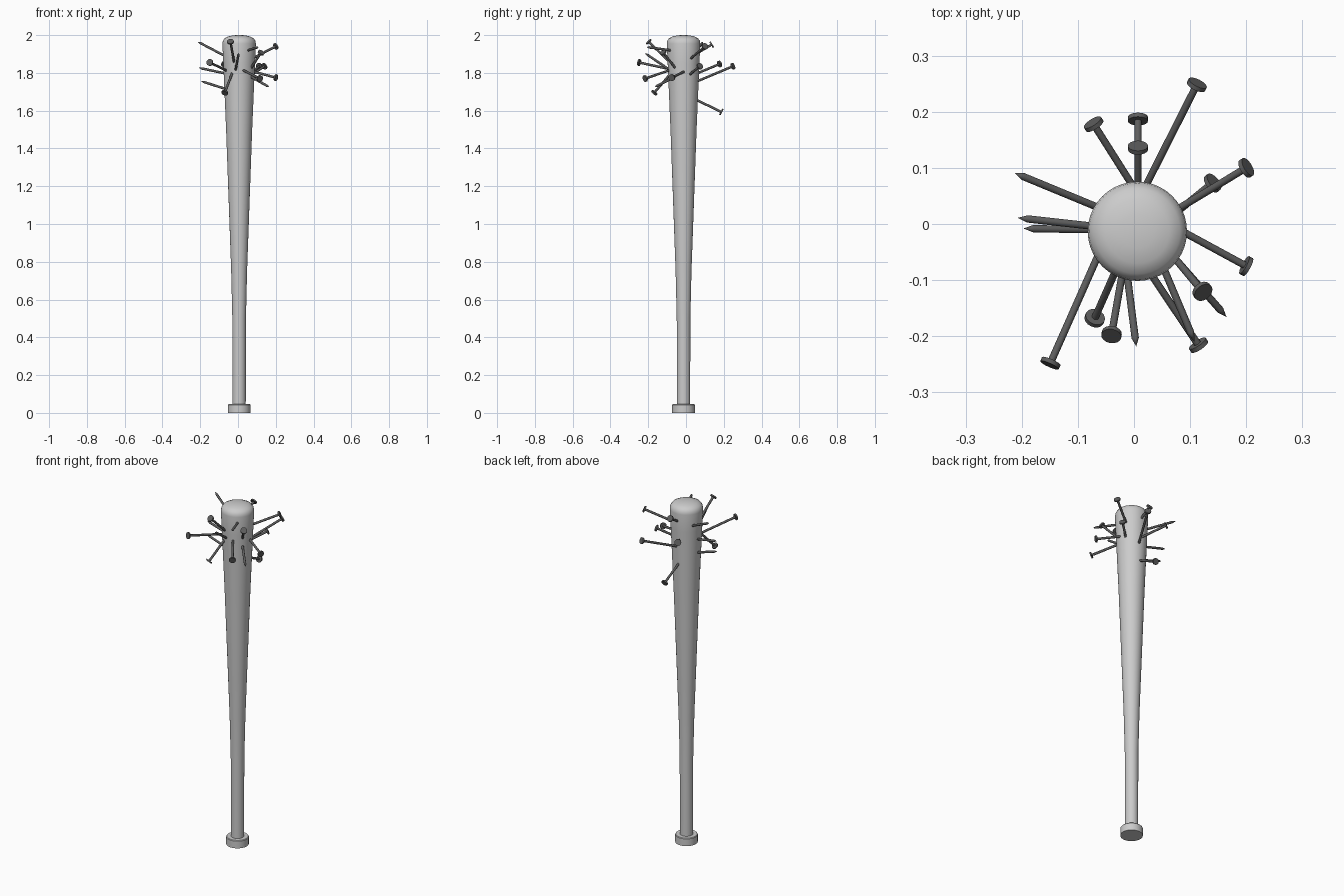
import bpy, bmesh, math
from mathutils import Vector, Matrix

metal = bpy.data.materials.new("dark_metal")
metal.diffuse_color = (0.11, 0.11, 0.11, 1)


def lathe(name, profile, segments, matrix=Matrix(), material=None):
    """Spin an (r, z) profile about z, then place it."""
    bm = bmesh.new()
    verts = [bm.verts.new((r, 0, z)) for r, z in profile]
    edges = [bm.edges.new(p) for p in zip(verts, verts[1:])]
    bmesh.ops.spin(bm, geom=verts + edges, cent=(0, 0, 0), axis=(0, 0, 1),
                   angle=math.tau, steps=segments)
    bmesh.ops.remove_doubles(bm, verts=bm.verts[:], dist=1e-5)
    bmesh.ops.recalc_face_normals(bm, faces=bm.faces[:])
    mesh = bpy.data.meshes.new(name)
    bm.to_mesh(mesh)
    bm.free()
    obj = bpy.data.objects.new(name, mesh)
    bpy.context.collection.objects.link(obj)
    obj.matrix_world = matrix
    if material:
        mesh.materials.append(material)
    bpy.ops.object.select_all(action='DESELECT')
    obj.select_set(True)
    bpy.context.view_layer.objects.active = obj
    bpy.ops.object.shade_smooth_by_angle(angle=math.radians(35))
    return obj


# Bat: knob, handle, tapered barrel and domed end
axis = Matrix.Translation((0.006, -0.013, 0))
lathe("bat", [(0, 0), (0.06, 0), (0.06, 0.042), (0.057, 0.046), (0.035, 0.046),
              (0.036, 0.5), (0.042, 0.75), (0.051, 1.0), (0.069, 1.5),
              (0.084, 1.85), (0.0885, 1.955), (0.086, 1.97), (0.076, 1.984),
              (0.057, 1.993), (0.03, 1.999), (0, 2.0)], 40, axis)


def nail(name, base, end, headed):
    """Nail leaving the bat at base and finishing at end."""
    base, end = Vector(base), Vector(end)
    d = end - base
    n = d.length + 0.05
    r = 0.0065
    if headed:
        profile = [(0, 0), (r, 0), (r, n - 0.004), (0.018, n - 0.004),
                   (0.018, n + 0.004), (0, n + 0.004)]
    else:
        profile = [(0, 0), (r, 0), (r, n - 0.018), (0, n)]
    d.normalize()
    rot = d.to_track_quat('Z', 'Y').to_matrix().to_4x4()
    lathe(name, profile, 16, Matrix.Translation(base - d * 0.05) @ rot, metal)


# Nails driven in from outside, head showing
headed = [
    ((0.022, 0.07, 1.76), (0.112, 0.248, 1.835)),
    ((-0.008, 0.077, 1.805), (-0.072, 0.178, 1.847)),
    ((0.007, 0.06, 1.655), (0.007, 0.187, 1.593)),
    ((0.007, 0.077, 1.915), (0.007, 0.136, 1.95)),
    ((0.087, 0.032, 1.882), (0.20, 0.10, 1.94)),
    ((0.087, 0.03, 1.80), (0.14, 0.073, 1.835)),
    ((0.095, -0.018, 1.803), (0.20, -0.075, 1.775)),
    ((0.077, -0.066, 1.838), (0.122, -0.12, 1.907)),
    ((0.036, -0.098, 1.81), (0.115, -0.216, 1.77)),
    ((-0.022, -0.095, 1.865), (-0.04, -0.197, 1.965)),
    ((-0.036, -0.091, 1.785), (-0.07, -0.168, 1.695)),
    ((-0.067, -0.063, 1.815), (-0.149, -0.248, 1.855)),
]
# Nails whose point sticks out
pointed = [
    ((0.055, -0.084, 1.92), (0.108, -0.21, 1.937)),
    ((0.077, -0.066, 1.775), (0.165, -0.166, 1.725)),
    ((-0.011, -0.1, 1.825), (0.004, -0.218, 1.905)),
    ((-0.081, -0.01, 1.72), (-0.197, -0.008, 1.757)),
    ((-0.081, -0.003, 1.80), (-0.207, 0.011, 1.827)),
    ((-0.07, 0.032, 1.89), (-0.213, 0.091, 1.965)),
]
for i, (b, e) in enumerate(headed):
    nail(f"headed_nail_{i + 1}", b, e, True)
for i, (b, e) in enumerate(pointed):
    nail(f"pointed_nail_{i + 1}", b, e, False)
